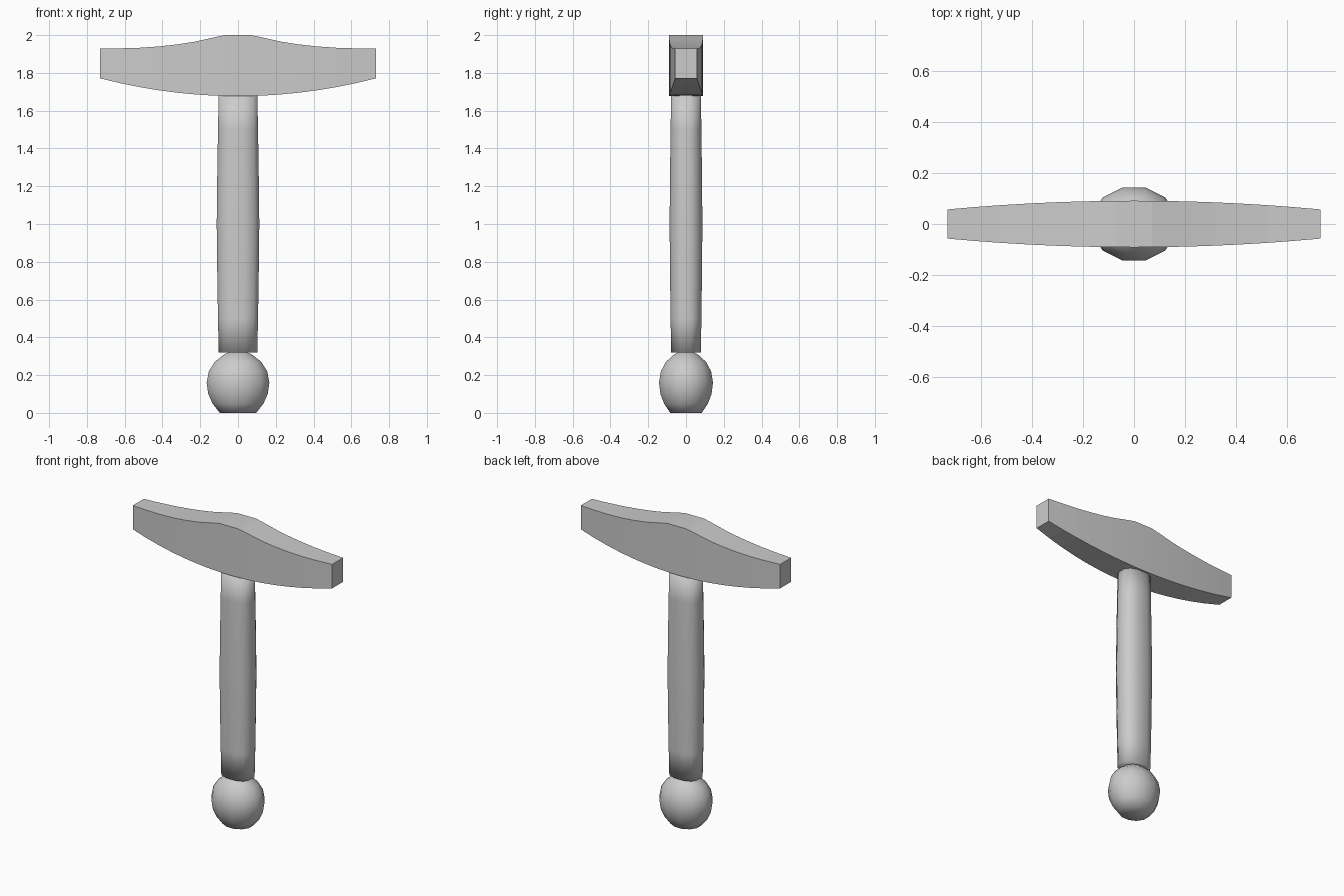
import bpy, bmesh
from math import sin, cos, pi, copysign

cube = bpy.data.objects.get("Cube")
if cube:
    bpy.data.objects.remove(cube, do_unlink=True)

metal = bpy.data.materials.new("light_grey")
metal.use_nodes = True
grey = (0.6, 0.6, 0.6, 1)
metal.diffuse_color = grey
metal.node_tree.nodes["Principled BSDF"].inputs["Base Color"].default_value = grey


def loft(name, rings, smooth):
    """Skin a list of equal point rings and cap both ends."""
    bm = bmesh.new()
    loops = [[bm.verts.new(p) for p in ring] for ring in rings]
    n = len(loops[0])
    for a, b in zip(loops, loops[1:]):
        for i in range(n):
            j = (i + 1) % n
            bm.faces.new((a[i], a[j], b[j], b[i]))
    bm.faces.new(loops[0])
    bm.faces.new(loops[-1])
    bmesh.ops.recalc_face_normals(bm, faces=bm.faces)
    for f in bm.faces:
        f.smooth = smooth
    mesh = bpy.data.meshes.new(name)
    bm.to_mesh(mesh)
    bm.free()
    mesh.materials.append(metal)
    obj = bpy.data.objects.new(name, mesh)
    bpy.context.collection.objects.link(obj)
    return obj


def oval(rx, ry, z, sides=12, power=1.0):
    """Horizontal ring with flats facing front; power below 1 squares it."""
    ring = []
    for k in range(sides):
        a = (k + 0.5) * 2 * pi / sides
        c, s = cos(a), sin(a)
        ring.append((rx * copysign(abs(c) ** power, c),
                     ry * copysign(abs(s) ** power, s), z))
    return ring


# Crossguard: tapering bar with a raised middle and a bowed underside
half = [(0.0, 2.0), (0.07, 2.0), (0.15, 1.983), (0.23, 1.965), (0.32, 1.951),
        (0.42, 1.94), (0.52, 1.933), (0.62, 1.93), (0.73, 1.93)]
stations = [(-x, z) for x, z in reversed(half[1:])] + half
guard = []
for x, top in stations:
    t = (x / 0.73) ** 2
    w = 0.091 - 0.034 * t
    low = 1.677 + 0.094 * t
    guard.append([(x, -w, low), (x, w, low), (x, w, top), (x, -w, top)])
loft("crossguard", guard, False)
bpy.context.view_layer.objects.active = bpy.data.objects["crossguard"]

# Grip: squared oval that swells slightly at the middle
grip = [(0.32, 0.105), (0.5, 0.109), (0.75, 0.113), (1.0, 0.116),
        (1.25, 0.113), (1.5, 0.109), (1.69, 0.105)]
loft("grip", [oval(r, r * 0.77, z, 12, 0.8) for z, r in grip], True)

# Pommel: flattened ball with a flat foot
ball = [(0.0, 0.1), (0.05, 0.14), (0.1, 0.163), (0.16, 0.172),
        (0.22, 0.16), (0.27, 0.128), (0.31, 0.075), (0.325, 0.04)]
loft("pommel", [oval(r, r * 0.86, z) for z, r in ball], True)
